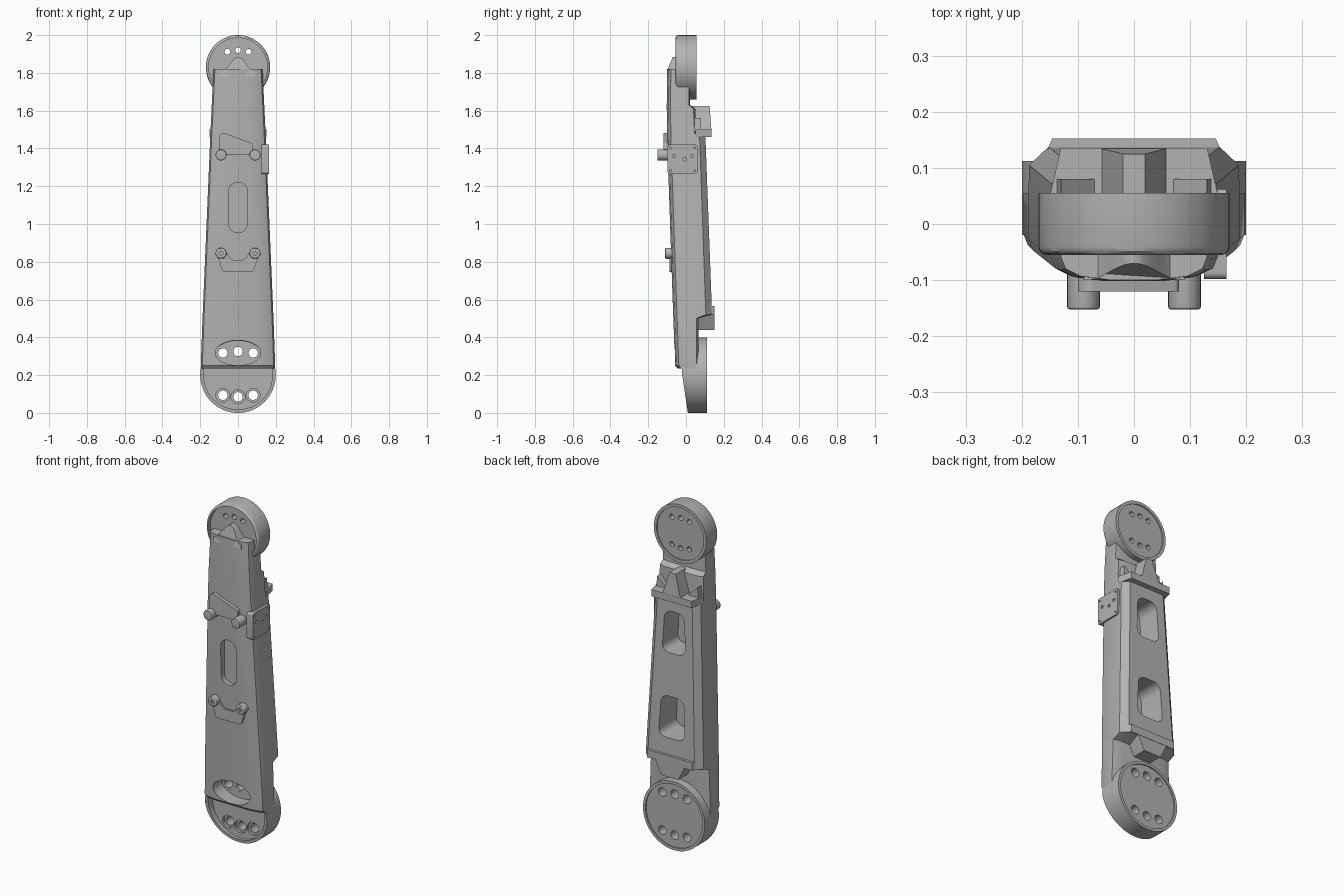
import bpy, bmesh, math
from mathutils import Matrix, Vector

cube = bpy.data.objects.get("Cube")
if cube:
    bpy.data.objects.remove(cube)

grey = bpy.data.materials.new("satin_grey")
grey.use_nodes = True
COLOUR = (0.45, 0.45, 0.45, 1)
grey.diffuse_color = COLOUR
grey.node_tree.nodes["Principled BSDF"].inputs["Base Color"].default_value = COLOUR


def finish(name, bm):
    bmesh.ops.recalc_face_normals(bm, faces=bm.faces)
    mesh = bpy.data.meshes.new(name)
    bm.to_mesh(mesh)
    bm.free()
    mesh.materials.append(grey)
    obj = bpy.data.objects.new(name, mesh)
    bpy.context.collection.objects.link(obj)
    return obj


def prism(name, outline, y0, y1, corner=0, shear=None, rim=0):
    """Extrude an x-z outline along y, rounding corners and the front rim."""
    bm = bmesh.new()
    face = bm.faces.new([bm.verts.new((x, y0, z)) for x, z in outline])
    ext = bmesh.ops.extrude_face_region(bm, geom=[face])["geom"]
    for v in ext:
        if isinstance(v, bmesh.types.BMVert):
            v.co.y = y1
    if corner:
        edges = [e for e in bm.edges if abs(e.verts[0].co.y - e.verts[1].co.y) > 1e-4]
        bmesh.ops.bevel(bm, geom=edges, offset=corner, segments=6, profile=0.5, affect='EDGES')
    if rim:
        edges = [e for e in bm.edges if all(abs(v.co.y - y0) < 1e-4 for v in e.verts)]
        bmesh.ops.bevel(bm, geom=edges, offset=rim, segments=3, profile=0.5, affect='EDGES')
    if shear:
        for v in bm.verts:
            v.co.y += shear(v.co)
    return finish(name, bm)


def disc(name, x, z, r, y0, y1, rz=None, n=32, **kw):
    pts = [(x + r * math.cos(2 * math.pi * i / n), z + (rz or r) * math.sin(2 * math.pi * i / n))
           for i in range(n)]
    return prism(name, pts, y0, y1, **kw)


def box(x, z0, z1):
    return [(-x, z0), (x, z0), (x, z1), (-x, z1)]


def cut(targets, cutter):
    for obj in targets:
        mod = obj.modifiers.new("cut", 'BOOLEAN')
        mod.operation, mod.solver, mod.object = 'DIFFERENCE', 'EXACT', cutter
        with bpy.context.temp_override(object=obj, active_object=obj):
            bpy.ops.object.modifier_apply(modifier=mod.name)
    bpy.data.objects.remove(cutter)


# Tapered main beam: z, half width, front y, side back y, back y
stations = [(.235, .197, -.045, .055, .065), (.25, .197, -.058, .055, .065),
            (.50, .188, -.067, .055, .065), (.52, .187, -.068, .105, .138),
            (1.46, .147, -.10, .072, .103), (1.48, .146, -.10, .045, .052),
            (1.61, .14, -.102, .04, .05), (1.63, .139, -.102, .015, .022),
            (1.82, .13, -.10, .015, .02)]
bm = bmesh.new()
rings = []
for z, w, yf, ys, yb in stations:
    half = [(w - .035, yb), (w, ys), (w, yf + .04), (w - .008, yf + .02),
            (w - .035, yf + .007), (w - .09, yf)]
    pts = half + [(-x, y) for x, y in reversed(half)]
    rings.append([bm.verts.new((x, y, z)) for x, y in pts])
for a, b in zip(rings, rings[1:]):
    for i in range(len(a)):
        j = (i + 1) % len(a)
        bm.faces.new((a[i], a[j], b[j], b[i]))
bm.faces.new(rings[0])
bm.faces.new(rings[-1])
beam = finish("main_beam", bm)

# Joint housings at both ends
top = disc("upper_joint", 0, 1.83, .17, -.055, .055, n=64, rim=.014)
low = disc("lower_joint", 0, .2, .2, -.02, .112, n=64,
           shear=lambda c: max(0, .2 - c.z) * .15 if c.y < .05 else 0)
cut([top], disc("cutter", 0, 1.83, .155, -.2, -.035, n=64))
cut([low], disc("cutter", 0, .2, .182, -.2, .025, n=64))
cut([top], disc("cutter", 0, 1.83, .152, .049, .2, n=64))
cut([low], disc("cutter", 0, .2, .184, .105, .2, n=64))

# Bolt holes: through holes plus wider counterbores at the front
for s in (-1, 0, 1):
    lift = .008 * (1 - abs(s))
    cut([top], disc("cutter", s * .056, 1.912 + lift, .015, -.2, .2, n=20))
    cut([top], disc("cutter", s * .056, 1.752 - lift, .015, .025, .2, n=20))
    for z in (.093 - lift, .317 + lift):
        cut([low, beam], disc("cutter", s * .08, z, .025, -.2, .2, n=24))
        cut([low], disc("cutter", s * .08, z, .037, -.1, .04, n=24))

# Beam pockets: oval access, front slot, two rear windows
cut([beam], disc("cutter", 0, .318, .12, -.2, .026, rz=.066, n=48))
cut([beam], prism("cutter", box(.05, .955, 1.22), -.2, -.055, corner=.048))
for zc, x in ((1.27, .075), (.78, .085)):
    outline = [(-x, zc - .12), (x, zc - .12), (x - .012, zc + .12), (-x + .012, zc + .12)]
    cut([beam], prism("cutter", outline, -.03, .3, corner=.045))

# Bell shaped cover tip over the upper joint
tip = [(.09 * i / 10, 1.805 + .08 * (.5 + .5 * math.cos(math.pi * i / 10))) for i in range(-10, 11)]
hump = prism("cover_tip", tip + [(.09, 1.78), (-.09, 1.78)], -.1, -.03,
             shear=lambda c: max(0, c.z - 1.81) * .4 if c.y < -.05 else 0)

# Rear crossbars with tapered centre blocks
parts = [beam, top, low, hump]
for name, x, z0, z1, y0, y1 in (("lower", .168, .52, .565, .1, .152), ("upper", .15, 1.46, 1.5, .05, .135)):
    bar = prism(name + "_crossbar", box(x, z0, z1), y0, y1)
    for v in bar.data.vertices:
        if v.co.y > y1 - .01:
            v.co.x *= .87
    parts.append(bar)
parts.append(prism("upper_rib", [(-.06, 1.49), (.06, 1.49), (.02, 1.625), (-.02, 1.625)], .01, .135,
                   shear=lambda c: 0 if c.z < 1.6 or c.y < .1 else -.01))
parts.append(prism("lower_block", [(-.1, .53), (.1, .53), (.055, .44), (-.055, .44)], .04, .15))

# Sloping side lugs beside the upper rib
for side, s in (("left", 1), ("right", -1)):
    parts.append(prism(side + "_rib_lug", [(s * .06, 1.49), (s * .138, 1.49), (s * .13, 1.56)], .03, .08))

# Raised front pads and knobs
parts.append(prism("upper_pad", [(-.1, 1.365), (.08, 1.365), (.08, 1.425), (-.08, 1.485), (-.1, 1.47)],
                   -.12, -.09, corner=.008))
parts.append(prism("lower_pad", [(-.115, .85), (-.06, .85), (-.035, .81), (.035, .81), (.06, .85),
                                 (.115, .85), (.08, .745), (-.08, .745)], -.088, -.06, corner=.012))
for side, s in (("left", 1), ("right", -1)):
    parts.append(disc(side + "_upper_knob", s * .09, 1.365, .029, -.152, -.08, rim=.004))
    screw = disc(side + "_lower_knob", s * .09, .845, .029, -.11, -.06, rim=.005)
    cut([screw], disc("cutter", s * .09, .845, .011, -.2, -.1, n=6))
    parts.append(screw)

# Side connector plate with small screw holes
plate = prism("side_plate", [(-.08, 1.265), (.08, 1.265), (.08, 1.42), (-.08, 1.42)], -.165, -.125, corner=.012)
holes = [(x, z) for x in (-.064, .064) for z in (1.282, 1.403)]
for x, z in holes + [(-.045, 1.36), (.01, 1.343), (.05, 1.36)]:
    cut([plate], disc("cutter", x, z, .009 if abs(x) < .06 else .005, -.2, -.15, n=12))
plate.data.transform(Matrix.Translation((0, -.018, 0)) @ Matrix.Rotation(math.pi / 2, 4, 'Z'))
parts.append(plate)

# Smooth rounded surfaces while keeping hard edges
for obj in bpy.context.view_layer.objects:
    obj.select_set(obj in parts)
bpy.context.view_layer.objects.active = beam
bpy.ops.object.shade_smooth_by_angle(angle=math.radians(30))
